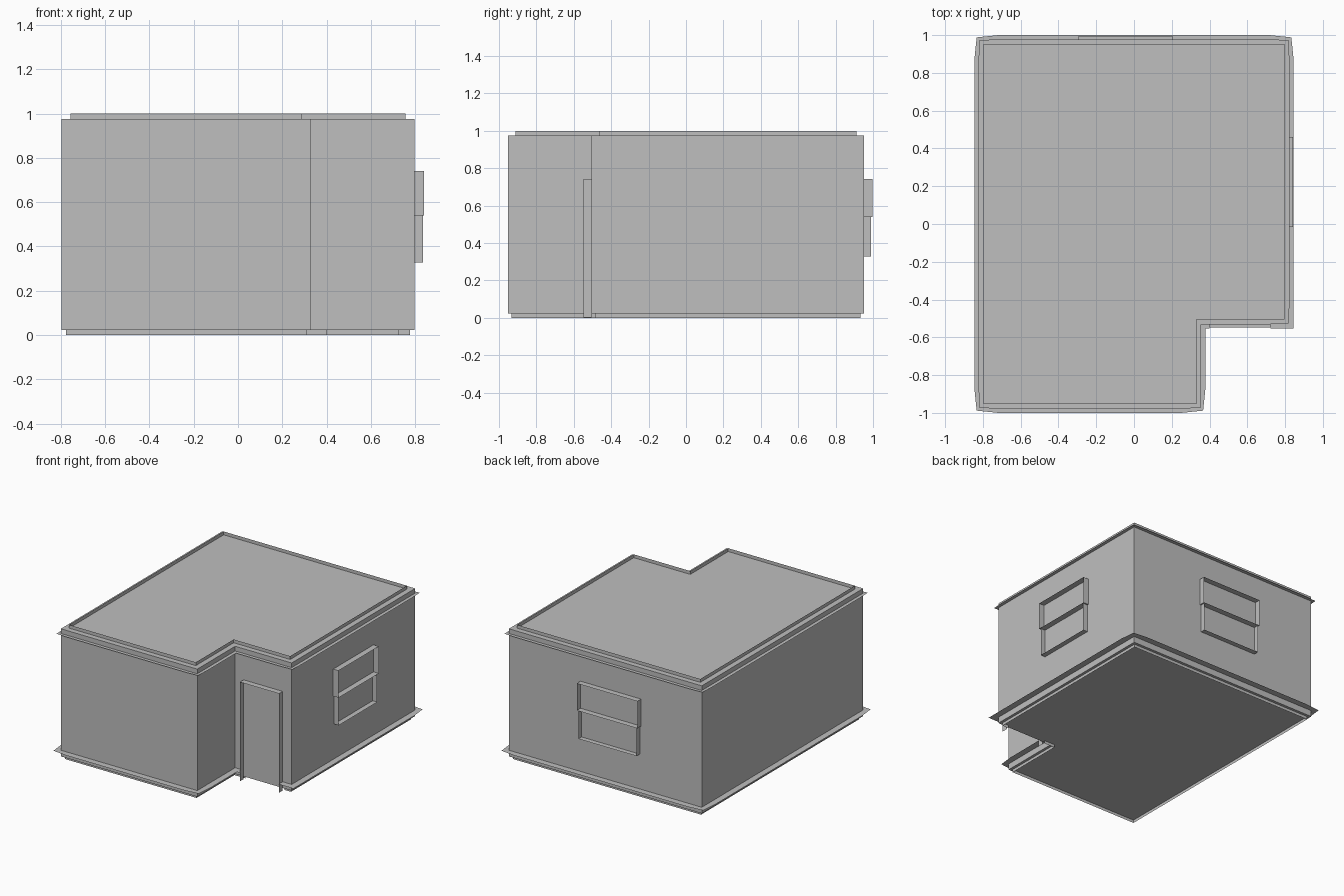
import bpy
from mathutils import Vector

if "Cube" in bpy.data.objects:
    bpy.data.objects.remove(bpy.data.objects["Cube"])

grey = bpy.data.materials.new("plain grey")
grey.diffuse_color = (0.52, 0.52, 0.52, 1)
grey.use_nodes = True
grey.node_tree.nodes["Principled BSDF"].inputs["Base Color"].default_value = grey.diffuse_color

# L-shaped plan, counter-clockwise
W, D, NX, NY = 0.797, 0.952, 0.33, -0.505
PLAN = [Vector(p) for p in ((NX, -D), (NX, NY), (W, NY), (W, D), (-W, D), (-W, -D))]
DOOR_L, DOOR_R = 0.40, 0.722
# same outline, broken at the doorway
OPEN = [Vector((DOOR_R, NY))] + PLAN[2:] + PLAN[:2] + [Vector((DOOR_L, NY))]


def make(name, verts, faces):
    mesh = bpy.data.meshes.new(name)
    mesh.from_pydata(verts, [], faces)
    mesh.materials.append(grey)
    mesh.update()
    ob = bpy.data.objects.new(name, mesh)
    bpy.context.collection.objects.link(ob)
    return ob


def normal(a, b):
    d = (b - a).normalized()
    return Vector((d.y, -d.x))


def outline(path, closed, taper=0.0, run=0.08):
    """Points with their outward shift; tapered outer corners if asked."""
    out, n = [], len(path)
    for i, p in enumerate(path):
        before = path[i - 1] if closed or i > 0 else None
        after = path[(i + 1) % n] if closed or i < n - 1 else None
        if before is None:
            out.append((p, normal(p, after)))
        elif after is None:
            out.append((p, normal(before, p)))
        else:
            n1, n2 = normal(before, p), normal(p, after)
            convex = n1.x * n2.y - n1.y * n2.x > 0
            if taper and convex and (after - p).length > run and (before - p).length > run:
                out.append((p + (before - p).normalized() * run, n1))
                out.append((p, (n1 + n2) * (1 - taper)))
                if (after - p).length > run:
                    out.append((p + (after - p).normalized() * run, n2))
            else:
                out.append((p, n1 + n2))
    return out


def strip(name, path, closed, d0, z0, d1, z1, taper=0.0):
    """Thin sheet along the outline from (shift d0, height z0) to (d1, z1)."""
    pts = outline(path, closed, taper)
    n = len(pts)
    verts = [(*(p + s * d0), z0) for p, s in pts] + [(*(p + s * d1), z1) for p, s in pts]
    faces = [(i, (i + 1) % n, n + (i + 1) % n, n + i) for i in range(n if closed else n - 1)]
    return make(name, verts, faces)


# Walls with floor and flat roof
n = len(PLAN)
make("house_body",
     [(p.x, p.y, z) for z in (0.022, 0.975) for p in PLAN],
     [tuple(reversed(range(n))), tuple(range(n, 2 * n))]
     + [(i, (i + 1) % n, n + (i + 1) % n, n + i) for i in range(n)])

# Ledges, roof rim and base skirt
strip("base_ledge", OPEN, False, 0.048, 0.068, 0.0, 0.068, 0.25)
strip("roof_ledge", PLAN, True, 0.026, 0.94, 0.0, 0.94, 0.2)
strip("roof_rim", PLAN, True, -0.04, 0.975, -0.04, 1.0)
strip("base_skirt", OPEN, False, -0.02, 0.0, -0.02, 0.022)


def fins(name, origin, along, out, lines, depth):
    """Thin fins standing out from a wall; lines are (u0, z0, u1, z1)."""
    verts, faces = [], []
    o, a, f = Vector(origin), Vector(along), Vector(out)
    for u0, z0, u1, z1 in lines:
        k = len(verts)
        p, q = o + a * u0 + Vector((0, 0, z0)), o + a * u1 + Vector((0, 0, z1))
        verts += [p, q, q + f * depth, p + f * depth]
        faces.append((k, k + 1, k + 2, k + 3))
    return make(name, verts, faces)


def window(name, origin, along, out, u0, u1):
    lo, mid, hi, e = 0.328, 0.54, 0.742, 0.01
    fins(name + "_upper_sash", origin, along, out,
         [(u0, hi, u1, hi), (u0, mid, u0, hi), (u1, hi, u1, mid), (u0, mid, u1, mid)], 0.044)
    fins(name + "_lower_sash", origin, along, out,
         [(u0 + e, lo, u1 - e, lo), (u0 + e, lo, u0 + e, mid), (u1 - e, mid, u1 - e, lo)], 0.038)


window("side_window", (W, 0, 0), (0, 1, 0), (1, 0, 0), -0.015, 0.46)
window("back_window", (0, D, 0), (1, 0, 0), (0, 1, 0), -0.295, 0.205)

# Door surround
fins("door_frame", (0, NY, 0), (1, 0, 0), (0, -1, 0),
     [(DOOR_L, 0.002, DOOR_L, 0.743), (DOOR_L, 0.743, DOOR_R, 0.743),
      (DOOR_R, 0.743, DOOR_R, 0.002)], 0.044)
